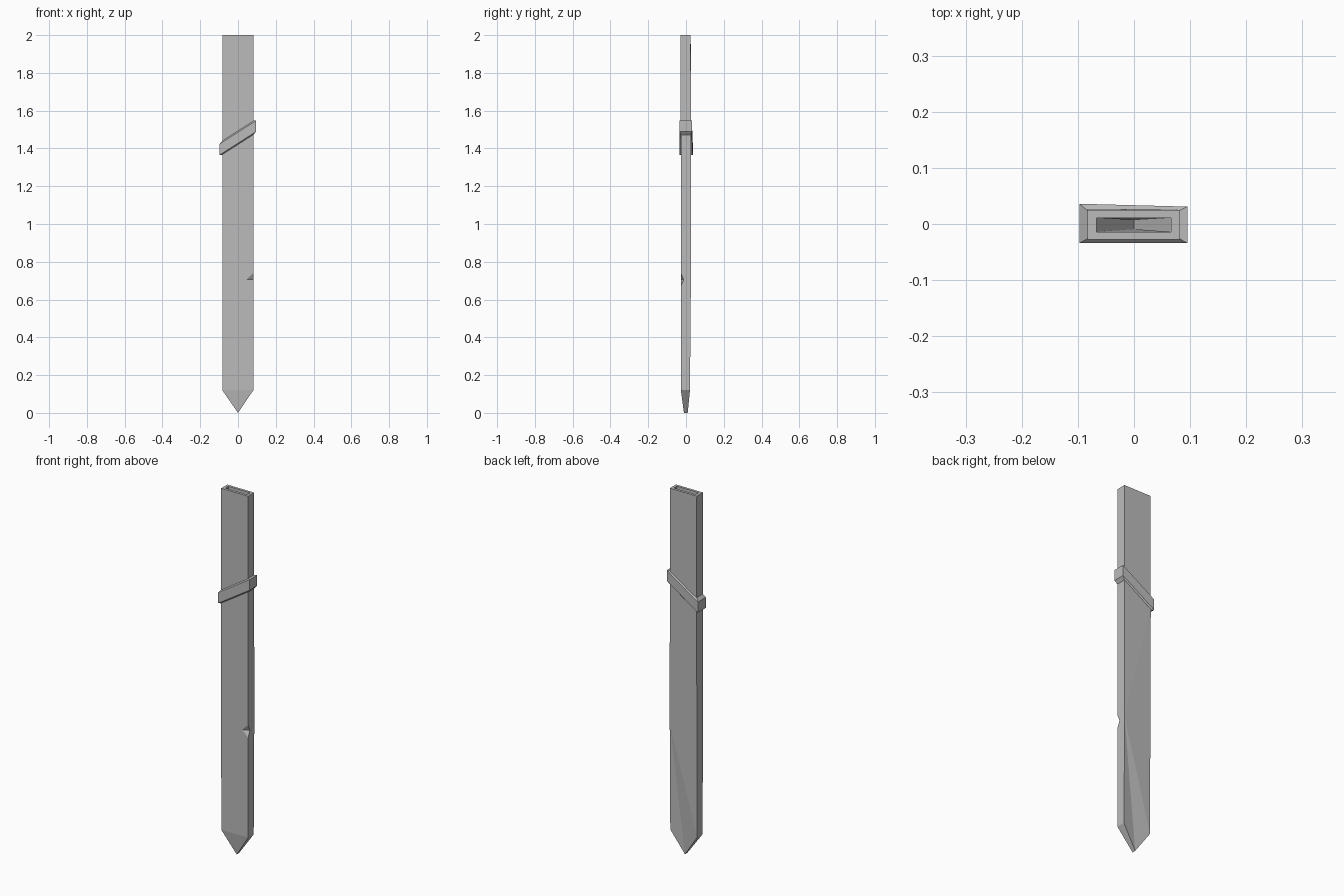
import bpy
import bmesh

if "Cube" in bpy.data.objects:
    bpy.data.objects.remove(bpy.data.objects["Cube"], do_unlink=True)

grey = bpy.data.materials.new("plain grey")
grey.use_nodes = True
colour = (0.5, 0.5, 0.5, 1)
grey.diffuse_color = colour
grey.node_tree.nodes["Principled BSDF"].inputs["Base Color"].default_value = colour


def build(name, points, faces):
    """Flat-shaded mesh from named points and faces listed by point name."""
    bm = bmesh.new()
    verts = {key: bm.verts.new(co) for key, co in points.items()}
    for face in faces:
        bm.faces.new([verts[key] for key in face])
    bmesh.ops.recalc_face_normals(bm, faces=bm.faces)
    mesh = bpy.data.meshes.new(name)
    bm.to_mesh(mesh)
    bm.free()
    mesh.materials.append(grey)
    obj = bpy.data.objects.new(name, mesh)
    bpy.context.collection.objects.link(obj)
    return obj


CORNERS = ("fl", "fr", "br", "bl")


def rectangle(prefix, x0, x1, y0, y1, z):
    """Four named corners: front/back, low x/high x."""
    return {prefix + "fl": (x0, y0, z), prefix + "fr": (x1, y0, z),
            prefix + "br": (x1, y1, z), prefix + "bl": (x0, y1, z)}


def bridge(a, b):
    """Four quads joining two named rectangles."""
    return [(a + p, a + q, b + q, b + p)
            for p, q in zip(CORNERS, CORNERS[1:] + CORNERS[:1])]


# Sheath: flat tapering body, pointed tip, hollow mouth and a corner notch
X0, X1 = -0.083, 0.081
sheath = {
    **rectangle("top_", X0, X1, -0.028, 0.025, 2.0),
    **rectangle("low_", X0, X1, -0.027, 0.021, 0.12),
    **rectangle("mouth_", -0.067, 0.066, -0.014, 0.011, 2.0),
    **rectangle("floor_", -0.067, 0.066, -0.014, 0.011, 0.14),
    "tip_f": (0, -0.011, 0), "tip_b": (0, 0.009, 0),
    "pit_f": (0, -0.014, 0.04), "pit_b": (0, 0.011, 0.04),
    "cut_top": (X1, -0.0275, 0.74), "cut_low": (X1, -0.0275, 0.67),
    "cut_front": (0.045, -0.0275, 0.705), "cut_side": (X1, -0.012, 0.705),
    "back_left": (X0, 0.027, 1.37), "back_right": (X1, 0.026, 0.71),
}
# The cavity floor sits just inside the tip
sheath["pit_f"] = (0, -0.009, 0.04)
sheath["pit_b"] = (0, 0.007, 0.04)
build("sheath", sheath, bridge("top_", "mouth_") + [
    # front and sides
    ("top_fl", "top_fr", "cut_top", "cut_front", "cut_low", "low_fr", "low_fl"),
    ("top_fr", "top_br", "back_right", "low_br", "low_fr",
     "cut_low", "cut_side", "cut_top"),
    ("top_fl", "low_fl", "low_bl", "back_left", "top_bl"),
    # notch
    ("cut_front", "cut_top", "cut_side"),
    ("cut_front", "cut_side", "cut_low"),
    # faceted back
    ("top_br", "top_bl", "back_left"),
    ("top_br", "back_left", "back_right"),
    ("back_right", "back_left", "low_bl"),
    ("back_right", "low_bl", "tip_b"),
    ("back_right", "tip_b", "low_br"),
    # tip
    ("low_fl", "low_fr", "tip_f"),
    ("low_fr", "low_br", "tip_b", "tip_f"),
    ("low_bl", "low_fl", "tip_f", "tip_b"),
    # cavity
    ("mouth_fl", "mouth_fr", "floor_fr", "pit_f", "floor_fl"),
    ("mouth_br", "mouth_bl", "floor_bl", "pit_b", "floor_br"),
    ("mouth_fr", "mouth_br", "floor_br", "floor_fr"),
    ("mouth_bl", "mouth_fl", "floor_fl", "floor_bl"),
    ("floor_fr", "floor_br", "pit_b", "pit_f"),
    ("floor_bl", "floor_fl", "pit_f", "pit_b"),
])

# Band: slanted collar with sloping upper and lower edges
band = {
    **rectangle("in_low_", X0, X1, -0.026, 0.024, -0.038),
    **rectangle("out_low_", -0.097, 0.095, -0.034, 0.034, -0.029),
    **rectangle("out_top_", -0.097, 0.095, -0.034, 0.034, 0.029),
    **rectangle("in_top_", X0, X1, -0.026, 0.024, 0.038),
}
for key, (x, y, z) in band.items():
    if key.startswith("out_") and y > 0:
        y = 0.036 if x < 0 else 0.031
    band[key] = (x, y, z + 1.457 + 0.64 * x)
build("band", band, bridge("in_low_", "out_low_") + bridge("out_low_", "out_top_")
      + bridge("out_top_", "in_top_") + bridge("in_top_", "in_low_"))
